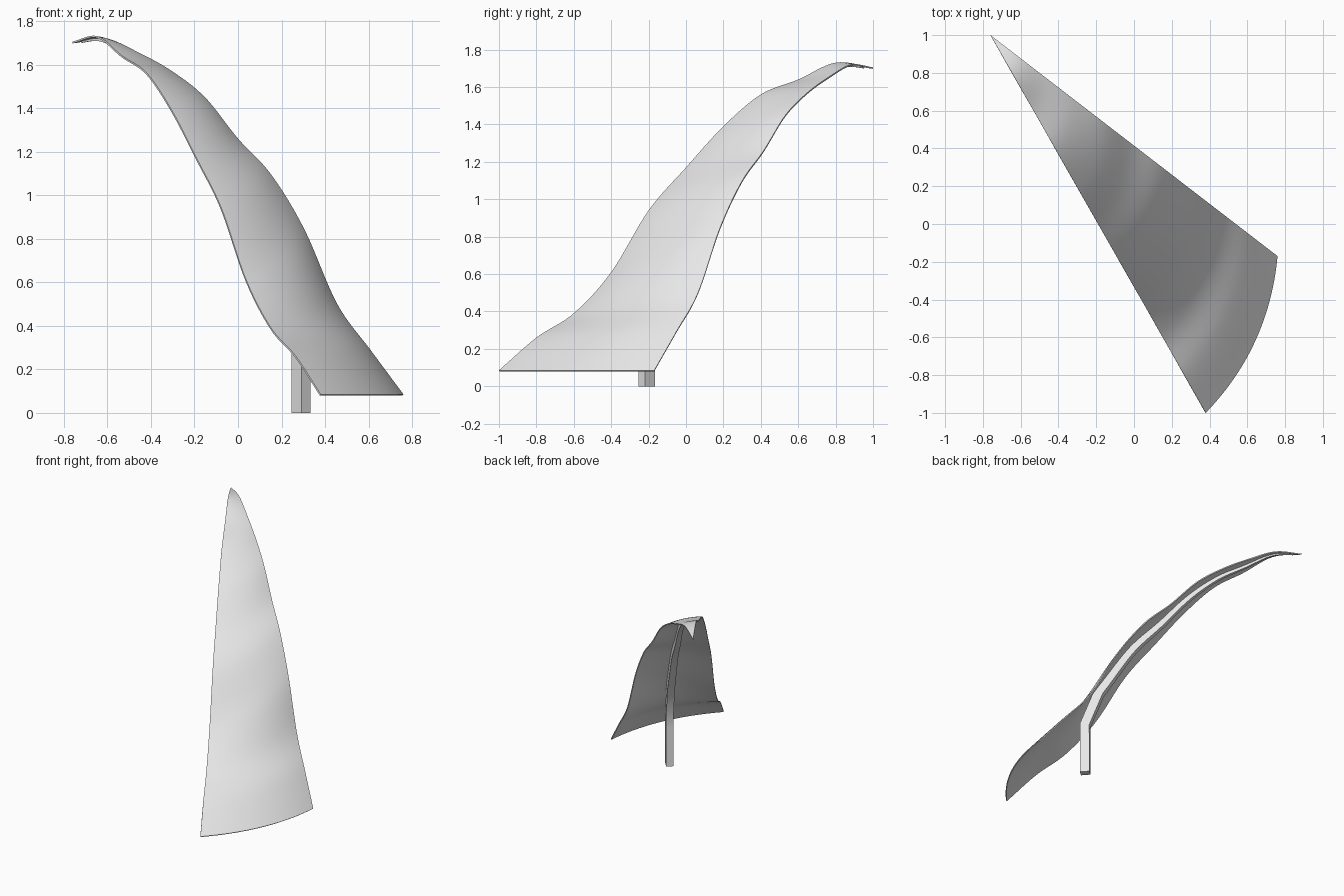
import bpy, bmesh, math
from mathutils import Vector

cube = bpy.data.objects.get("Cube")
if cube:
    bpy.data.objects.remove(cube, do_unlink=True)

grey = bpy.data.materials.new("light_grey")
grey.use_nodes = True
colour = (0.8, 0.8, 0.8, 1)
grey.diffuse_color = colour
grey.node_tree.nodes["Principled BSDF"].inputs["Base Color"].default_value = colour

APEX = Vector((-0.76, 1.0))
CORNER_A = Vector((0.38, -1.0))
CORNER_B = Vector((0.76, -0.17))
BULGE = 0.08
# Heights along the two long edges, at equal steps from base to tip
EDGE_A = [.085, .26, .39, .61, .94, 1.17, 1.39, 1.56, 1.64, 1.73, 1.705]
EDGE_B = [.085, .29, .50, .845, 1.095, 1.26, 1.45, 1.57, 1.655, 1.72, 1.705]


def spline(values, t):
    """Smooth curve through evenly spaced values."""
    s = t * (len(values) - 1)
    i = min(int(s), len(values) - 2)
    f = s - i
    p1, p2 = values[i], values[i + 1]
    p0 = values[i - 1] if i > 0 else 2 * p1 - p2
    p3 = values[i + 2] if i + 2 < len(values) else 2 * p2 - p1
    return p1 + 0.5 * f * (p2 - p0 + f * (2 * p0 - 5 * p1 + 4 * p2 - p3
                                          + f * (3 * (p1 - p2) + p3 - p0)))


def surface(t, u):
    """Point on the sheet: t from base to tip, u from edge A to edge B."""
    chord = CORNER_B - CORNER_A
    out = Vector((chord.y, -chord.x)).normalized()
    base = CORNER_A.lerp(CORNER_B, u) + out * 4 * BULGE * u * (1 - u)
    xy = base.lerp(APEX, t)
    z = spline(EDGE_A, t) * (1 - u) + spline(EDGE_B, t) * u
    return Vector((xy.x, xy.y, z))


def finish(name, bm, angle):
    bmesh.ops.recalc_face_normals(bm, faces=bm.faces)
    mesh = bpy.data.meshes.new(name)
    bm.to_mesh(mesh)
    bm.free()
    mesh.materials.append(grey)
    obj = bpy.data.objects.new(name, mesh)
    bpy.context.collection.objects.link(obj)
    bpy.ops.object.select_all(action='DESELECT')
    obj.select_set(True)
    bpy.context.view_layer.objects.active = obj
    bpy.ops.object.shade_smooth_by_angle(angle=math.radians(angle))
    return obj


# Curved sheet tapering to the tip
ROWS, COLS = 80, 24
bm = bmesh.new()
grid = [[bm.verts.new(surface(r / ROWS, c / COLS)) for c in range(COLS + 1)]
        for r in range(ROWS)]
tip = bm.verts.new(surface(1, 0.5))
for low, high in zip(grid, grid[1:]):
    for c in range(COLS):
        bm.faces.new((low[c], low[c + 1], high[c + 1], high[c]))
for c in range(COLS):
    bm.faces.new((grid[-1][c], grid[-1][c + 1], tip))
bmesh.ops.recalc_face_normals(bm, faces=bm.faces)
bmesh.ops.solidify(bm, geom=bm.faces[:], thickness=0.008)
finish("curved_sheet", bm, 40)

# Post that bends into a tapering rib under the centre line
HALF_WIDTH, HALF_DEPTH = 0.026, 0.035
START, END = 0.285, 0.97
foot = surface(0.252, 0.5)
inward = surface(1, 0.5) - surface(0, 0.5)
inward.z = 0
inward.normalize()
across = Vector((0, 0, 1)).cross(inward)

path = [(Vector((foot.x, foot.y, z)), 1.0) for z in (0, 0.15, 0.3, 0.4)]
STEPS = 50
for i in range(STEPS + 1):
    f = i / STEPS
    t = START + (END - START) * f
    size = 1 - 0.85 * f
    slope = (surface(t + 0.01, 0.5) - surface(t - 0.01, 0.5)).normalized()
    under = across.cross(slope)
    if under.z > 0:
        under.negate()
    path.append((surface(t, 0.5) + under * (HALF_DEPTH * size + 0.004), size))

bm = bmesh.new()
rings = []
for i, (centre, size) in enumerate(path):
    before, after = path[max(i - 1, 0)][0], path[min(i + 1, len(path) - 1)][0]
    along = (after - before).normalized()
    normal = across.cross(along).normalized()
    w, d = across * HALF_WIDTH * size, normal * HALF_DEPTH * size
    rings.append([bm.verts.new(centre + a * w + b * d)
                  for a, b in ((-1, -1), (1, -1), (1, 1), (-1, 1))])
for low, high in zip(rings, rings[1:]):
    for k in range(4):
        n = (k + 1) % 4
        bm.faces.new((low[k], low[n], high[n], high[k]))
bm.faces.new(rings[0])
bm.faces.new(rings[-1])
finish("support_post", bm, 35)
